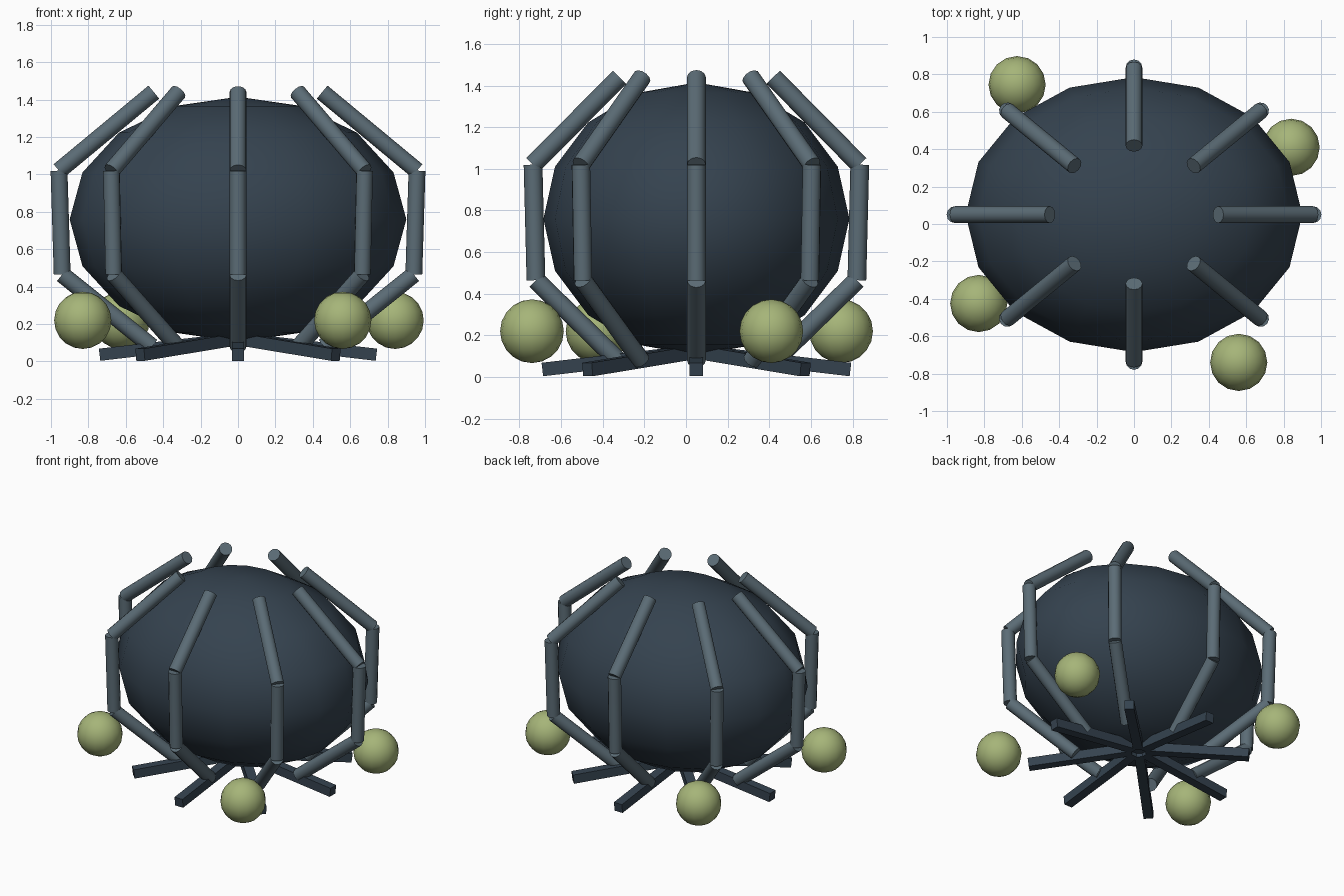
import bpy
from math import cos, sin, pi, radians
from mathutils import Vector

if "Cube" in bpy.data.objects:
    bpy.data.objects.remove(bpy.data.objects["Cube"])

CY = 0.05      # y of the main axis
SQ = 0.82      # depth / width ratio of body and ribs


def material(name, rgb):
    m = bpy.data.materials.new(name)
    m.diffuse_color = (*rgb, 1)
    m.use_nodes = True
    m.node_tree.nodes["Principled BSDF"].inputs["Base Color"].default_value = m.diffuse_color
    return m


DARK = material("dark_shell", (0.035, 0.055, 0.078))
RIB = material("rib_grey", (0.105, 0.15, 0.18))
GREEN = material("pale_green", (0.38, 0.46, 0.19))


def finish(name, mat, angle=None):
    ob = bpy.context.object
    ob.name = name
    ob.data.materials.append(mat)
    if angle:
        bpy.ops.object.shade_smooth_by_angle(angle=radians(angle))
    return ob


def ball(name, loc, scale, mat, segs, rings):
    bpy.ops.mesh.primitive_uv_sphere_add(segments=segs, ring_count=rings,
                                         radius=1, location=loc)
    bpy.context.object.scale = scale
    bpy.ops.object.transform_apply(location=False, rotation=False, scale=True)
    return finish(name, mat, 60)


def rod(name, a, b, radius, mat):
    d = b - a
    bpy.ops.mesh.primitive_cylinder_add(vertices=12, radius=radius,
                                        depth=d.length, location=(a + b) / 2)
    bpy.context.object.rotation_euler = d.to_track_quat('Z', 'Y').to_euler()
    return finish(name, mat, 40)


def bar(name, a, b, width, mat):
    d = b - a
    bpy.ops.mesh.primitive_cube_add(size=1, location=(a + b) / 2)
    ob = bpy.context.object
    ob.scale = (width, width, d.length)
    ob.rotation_euler = d.to_track_quat('Z', 'Y').to_euler()
    return finish(name, mat)


# Main body
ball("body", (0, CY, 0.76), (0.9, 0.735, 0.655), DARK, 16, 8)

# Eight bent ribs around the body (radius, height) and eight foot bars
profile = [(0.46, 0.08), (0.94, 0.465), (0.957, 1.02), (0.45, 1.44)]
for i in range(8):
    c, s = cos(i * pi / 4), sin(i * pi / 4)
    pts = [Vector((r * c, CY + r * s * SQ, z)) for r, z in profile]
    for part, a, b in zip(("lower", "middle", "upper"), pts, pts[1:]):
        rod(f"rib_{i + 1}_{part}", a, b, 0.045, RIB)
    bar(f"foot_bar_{i + 1}", Vector((0.05 * c, CY + 0.05 * s, 0.117)),
        Vector((0.74 * c, CY + 0.74 * s, 0.036)), 0.065, DARK)

# Four loose balls around the base
for i, (x, y) in enumerate([(0.56, -0.74), (-0.83, -0.425),
                            (-0.625, 0.745), (0.84, 0.41)]):
    ball(f"small_ball_{i + 1}", (x, y, 0.22), (0.153,) * 3, GREEN, 16, 10)
